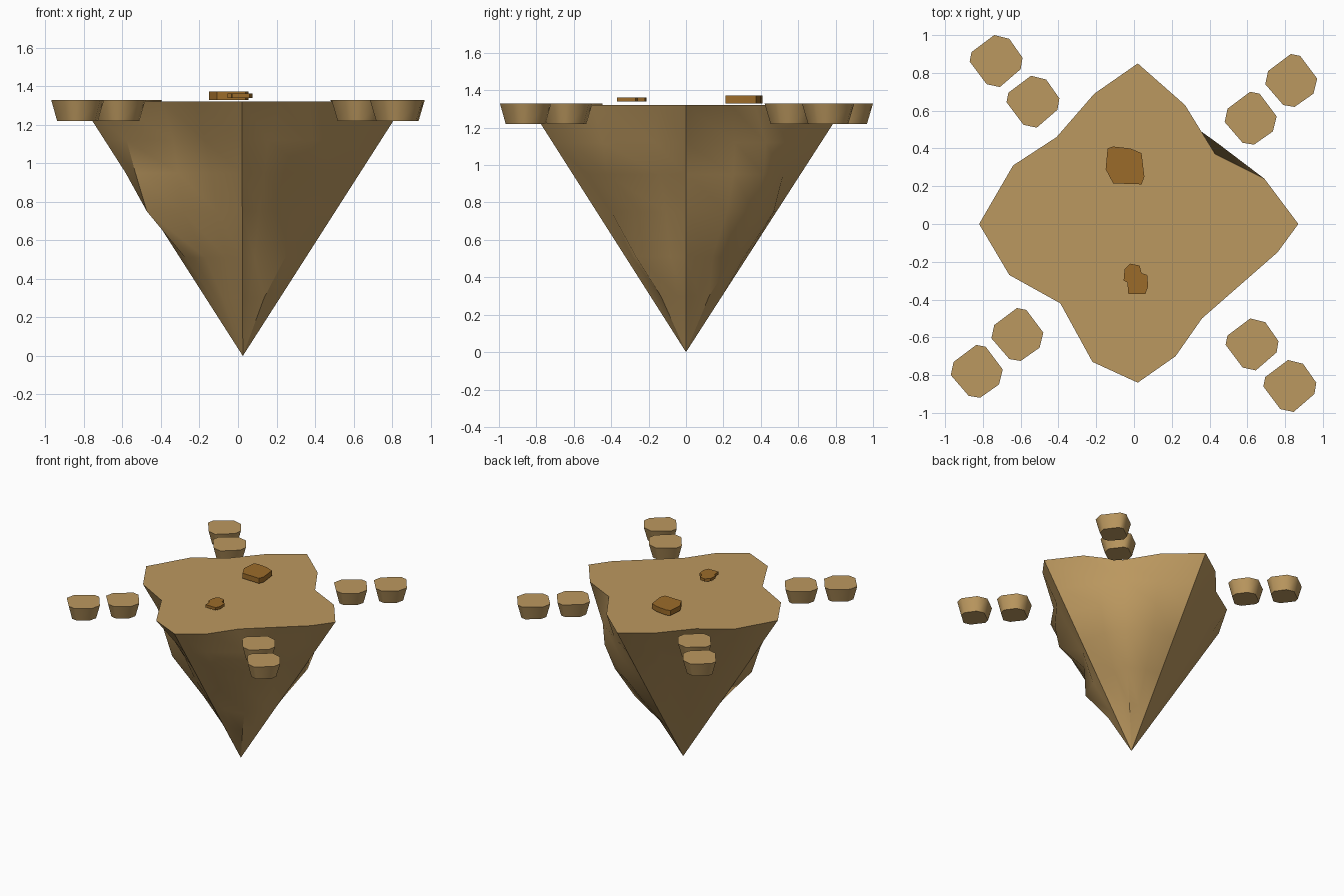
import bpy, bmesh, math

if "Cube" in bpy.data.objects:
    bpy.data.objects.remove(bpy.data.objects["Cube"])


def material(name, rgb):
    m = bpy.data.materials.new(name)
    m.diffuse_color = (*rgb, 1)
    m.use_nodes = True
    m.node_tree.nodes["Principled BSDF"].inputs["Base Color"].default_value = m.diffuse_color
    return m


TAN = material("sandstone", (0.50, 0.315, 0.115))
BROWN = material("brown_rock", (0.33, 0.148, 0.023))


def loft(name, rings, mat, tip=None, smooth=30):
    """Skin a stack of rings from top to bottom, ending in a cap or a point."""
    bm = bmesh.new()
    loops = [[bm.verts.new(p) for p in ring] for ring in rings]
    n = len(loops[0])
    bm.faces.new(loops[0])
    for a, b in zip(loops, loops[1:]):
        for i in range(n):
            j = (i + 1) % n
            bm.faces.new((a[i], b[i], b[j], a[j]))
    if tip:
        t = bm.verts.new(tip)
        for i in range(n):
            bm.faces.new((loops[-1][i], t, loops[-1][(i + 1) % n]))
    else:
        bm.faces.new(loops[-1][::-1])
    bmesh.ops.recalc_face_normals(bm, faces=bm.faces)
    me = bpy.data.meshes.new(name)
    bm.to_mesh(me)
    bm.free()
    me.materials.append(mat)
    ob = bpy.data.objects.new(name, me)
    bpy.context.collection.objects.link(ob)
    bpy.context.view_layer.objects.active = ob
    ob.select_set(True)
    bpy.ops.object.shade_smooth_by_angle(angle=math.radians(smooth))
    ob.select_set(False)
    return ob


# Floating island: ragged top outline tapering to a four-sided point
TOP = 1.32
TIP = (0.025, 0.0)
OUTLINE = [(.87, 0), (.69, .24), (.43, .37), (.27, .63),
           (.02, .85), (-.21, .69), (-.41, .46), (-.64, .31),
           (-.82, 0), (-.66, -.27), (-.39, -.42), (-.22, -.73),
           (.02, -.84), (.22, -.70), (.36, -.50), (.76, -.15)]
# where the ridges sit along each side (NE, NW, SW, SE) of a plain diamond
RIDGES = [(0, .33, .5, .72), (0, .25, .5, .75), (0, .25, .5, .75), (0, .18, .45, .78)]
# height, then how far the ridges of each side bulge out
LEVELS = [
    (1.12, (1.10, 1.18, 1.10), (1.05, 1.03, 1.10), (1.12, 1.00, 1.08), (1.05, 1.14, 1.05)),
    (0.95, (1.25, 1.36, 1.18), (1.03, 1.02, 1.07), (1.22, 1.10, 1.06), (1.06, 1.27, 1.05)),
    (0.75, (1.38, 1.50, 1.35), (1.01, 1.01, 1.05), (1.38, 1.28, 1.10), (1.02, 1.05, 1.02)),
    (0.51, (1.30, 1.55, 1.32), (1.00, 1.01, 1.03), (1.22, 1.18, 1.06), (1.08, 1.50, 1.18)),
    (0.30, (1.12, 1.28, 1.12), (1.00, 1.00, 1.00), (1.08, 1.06, 1.02), (1.05, 1.28, 1.05))]


def island_ring(z, *sides):
    ring = []
    for i in range(16):
        side, step = divmod(i, 4)
        a, b = OUTLINE[side * 4], OUTLINE[(side * 4 + 4) % 16]
        f = RIDGES[side][step]
        s = z / TOP * (1, *sides[side])[step]
        ring.append((*(t + s * (p + (q - p) * f - t)
                       for p, q, t in zip(a, b, TIP)), z))
    return ring


rings = [[(x, y, TOP) for x, y in OUTLINE]] + [island_ring(*lv) for lv in LEVELS]
loft("island", rings, TAN, tip=(*TIP, 0), smooth=32)

# Stepping stones: tapered eight-sided blocks in pairs off each diagonal
STONE = [(-.01, .14), (.07, .12), (.14, .02), (.13, -.04),
         (.02, -.135), (-.05, -.12), (-.14, 0), (-.13, .05)]
CENTRES = [(-.73, .86, 0), (-.535, .645, 0), (.625, -.64, 0), (.825, -.86, 0),
           (.83, .76, 1), (.615, .56, 1), (-.835, -.78, 1), (-.62, -.585, 1)]
for k, (cx, cy, turned) in enumerate(CENTRES):
    shape = [(y, -x) if turned else (x, y) for x, y in STONE]
    loft(f"stepping_stone_{k + 1}",
         [[(cx + x * s, cy + y * s, z) for x, y in shape]
          for s, z in ((1, 1.33), (.77, 1.22))], TAN, smooth=55)

# Loose rocks hovering just above the island
BIG = [(-.14, .40), (-.11, .41), (-.02, .40), (.04, .375), (.055, .25),
       (.04, .21), (-.11, .215), (-.15, .29)]
SMALL = [(-.02, -.21), (.03, -.22), (.04, -.26), (.07, -.27), (.075, -.33),
         (.06, -.37), (-.03, -.37), (-.035, -.31), (-.055, -.30), (-.05, -.24)]
for name, shape, low, high in (("large_rock", BIG, 1.33, 1.372),
                               ("small_rock", SMALL, 1.34, 1.362)):
    loft(name, [[(x, y, z) for x, y in shape] for z in (high, low)], BROWN)
